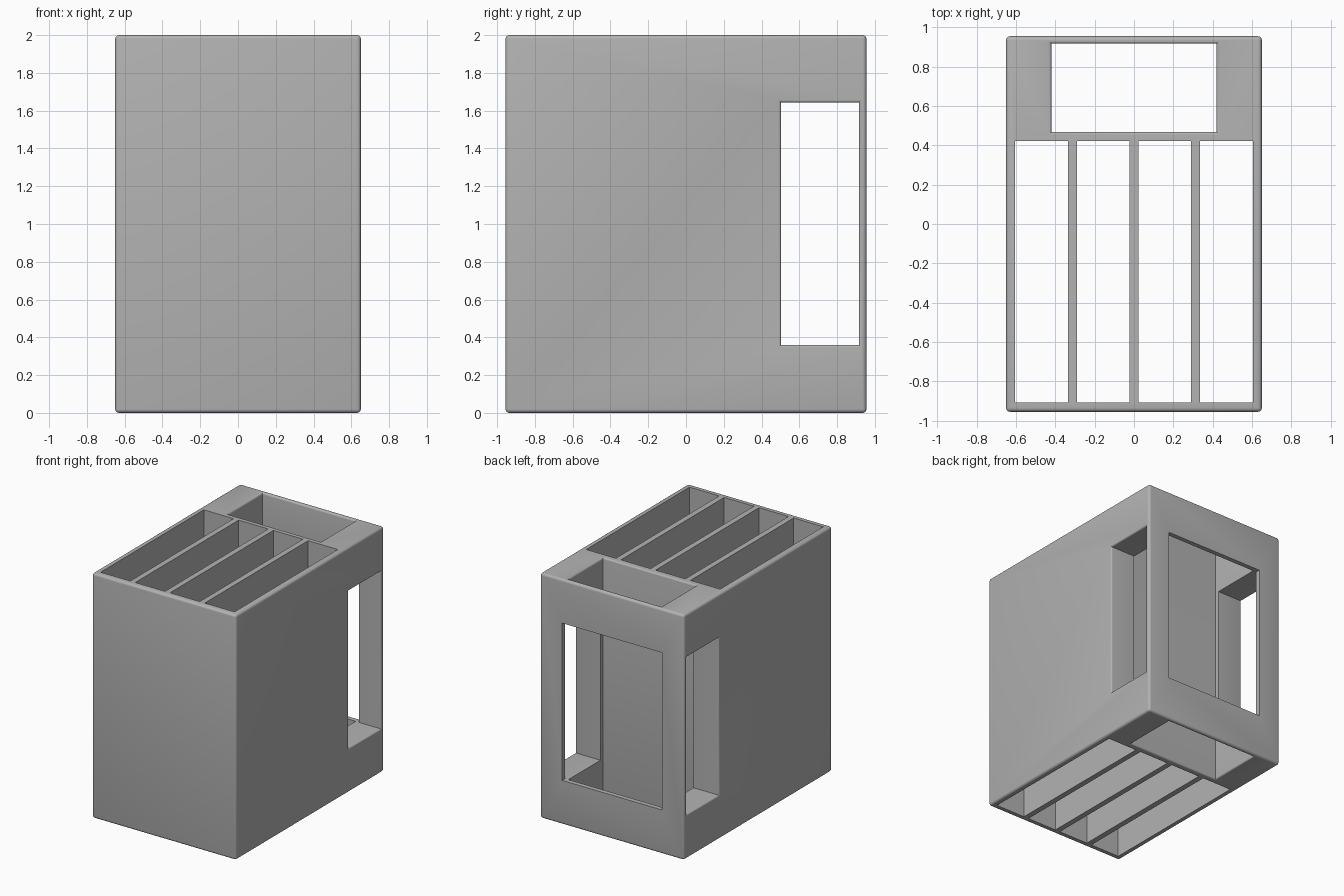
import bpy, bmesh, math

old = bpy.data.objects.get("Cube")
if old:
    bpy.data.objects.remove(old, do_unlink=True)

WIDTH, DEPTH, HEIGHT = 1.30, 1.91, 2.0
ROUND = 0.015

grey = bpy.data.materials.new("plain grey")
grey.use_nodes = True
colour = (0.45, 0.45, 0.45, 1)
grey.diffuse_color = colour
grey.node_tree.nodes["Principled BSDF"].inputs["Base Color"].default_value = colour


def finish(bm, name):
    bmesh.ops.recalc_face_normals(bm, faces=bm.faces)
    mesh = bpy.data.meshes.new(name)
    bm.to_mesh(mesh)
    bm.free()
    mesh.materials.append(grey)
    obj = bpy.data.objects.new(name, mesh)
    bpy.context.collection.objects.link(obj)
    return obj


def opening(name, lo, hi, axis, surface=None, steps=4):
    """Box cutter along an axis; with a surface span its mouths flare in a rounded lip."""
    a, b = [i for i in range(3) if i != axis]
    if surface:
        s0, s1 = surface
        lip = []
        for i in range(steps + 1):
            ang = math.pi / 2 * i / steps
            lip.append((ROUND * (1 - math.cos(ang)), ROUND * (1 - math.sin(ang))))
        # pairs of (depth below the surface, outward offset)
        rings = [(s0 - 0.1, ROUND)] + [(s0 + d, o) for d, o in lip]
        rings += [(s1 - d, o) for d, o in reversed(lip)] + [(s1 + 0.1, ROUND)]
    else:
        rings = [(lo[axis], 0), (hi[axis], 0)]
    bm = bmesh.new()
    loops = []
    for t, grow in rings:
        loop = []
        for u, v in ((0, 0), (1, 0), (1, 1), (0, 1)):
            p = [0, 0, 0]
            p[axis] = t
            p[a] = hi[a] + grow if u else lo[a] - grow
            p[b] = hi[b] + grow if v else lo[b] - grow
            loop.append(bm.verts.new(p))
        loops.append(loop)
    for l0, l1 in zip(loops, loops[1:]):
        for i in range(4):
            j = (i + 1) % 4
            bm.faces.new((l0[i], l0[j], l1[j], l1[i]))
    bm.faces.new(loops[0])
    bm.faces.new(loops[-1])
    return finish(bm, name)


# Rounded outer case
bm = bmesh.new()
bmesh.ops.create_cube(bm, size=1)
bmesh.ops.scale(bm, vec=(WIDTH, DEPTH, HEIGHT), verts=bm.verts)
bmesh.ops.translate(bm, vec=(0, 0, HEIGHT / 2), verts=bm.verts)
bmesh.ops.bevel(bm, geom=bm.edges[:], offset=0.02, segments=4,
                profile=0.5, affect='EDGES')
case = finish(bm, "divided_case")

# Rear shaft, side windows and back window
cutters = [
    opening("shaft_cutter", (-0.42, 0.468, 0), (0.42, 0.917, 0), 2, (0, HEIGHT)),
    opening("side_window_cutter", (0, 0.503, 0.36), (0, 0.915, 1.643), 0,
            (-WIDTH / 2, WIDTH / 2)),
    opening("back_window_cutter", (-0.45, 0.70, 0.36), (0.45, 1.2, 1.643), 1),
]

# Four long slots running from top to bottom
for i in range(4):
    x = (i - 1.5) * 0.3135
    cutters.append(opening("slot_cutter", (x - 0.134, -0.908, -0.1),
                           (x + 0.134, 0.423, HEIGHT + 0.1), 2))

bpy.context.view_layer.objects.active = case
for cutter in cutters:
    cutter.hide_render = True
    mod = case.modifiers.new("cut", 'BOOLEAN')
    mod.operation = 'DIFFERENCE'
    mod.solver = 'EXACT'
    mod.object = cutter
    bpy.ops.object.modifier_apply(modifier=mod.name)
    bpy.data.objects.remove(cutter, do_unlink=True)

# Soft shading on the rounded edges only
bpy.ops.object.select_all(action='DESELECT')
case.select_set(True)
bpy.ops.object.shade_smooth_by_angle(angle=math.radians(30))
